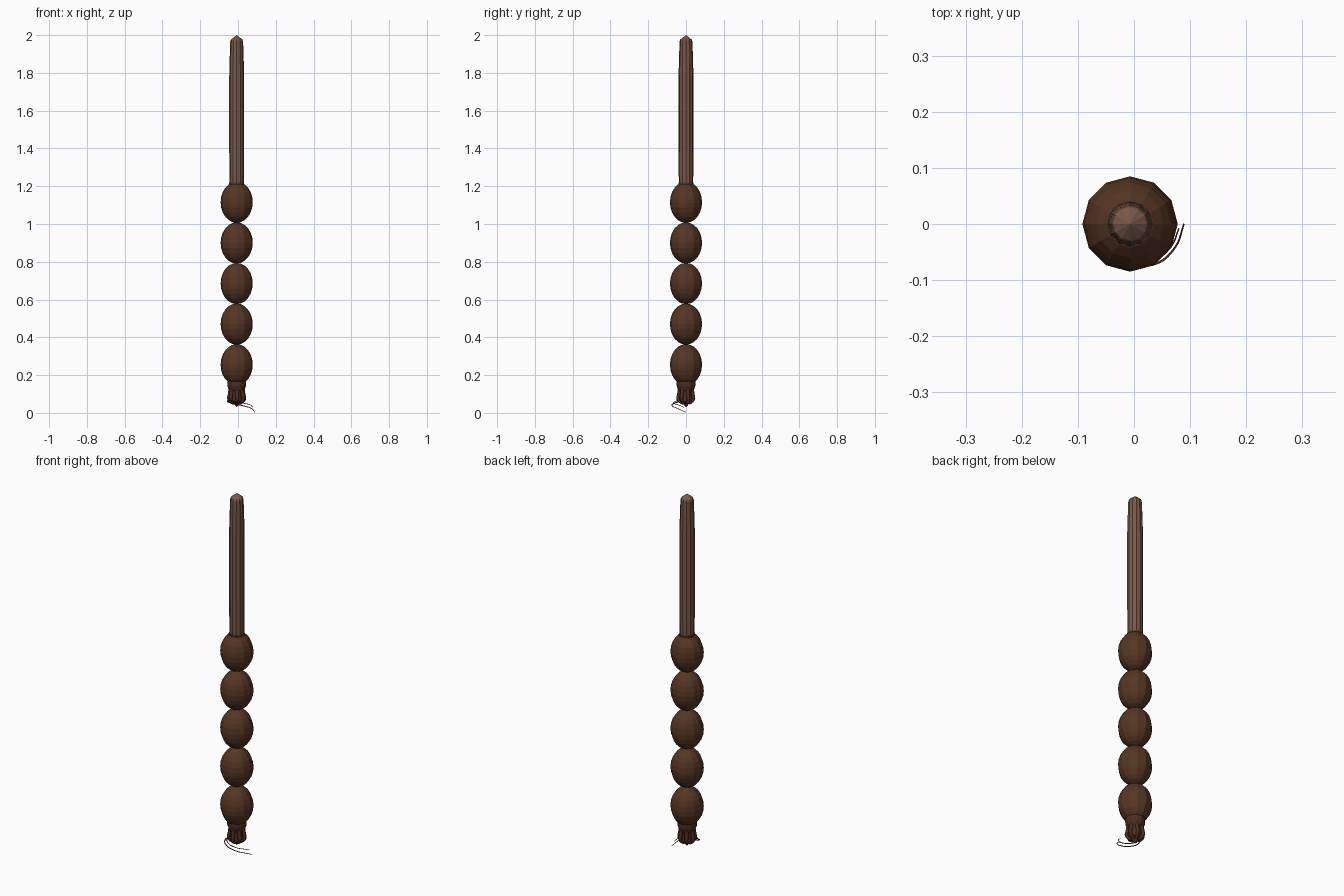
import bpy, bmesh, math

if "Cube" in bpy.data.objects:
    bpy.data.objects.remove(bpy.data.objects["Cube"])

CX = -0.007  # axis of the rod


def material(name, rgb):
    m = bpy.data.materials.new(name)
    m.diffuse_color = (*rgb, 1)
    m.use_nodes = True
    m.node_tree.nodes["Principled BSDF"].inputs["Base Color"].default_value = m.diffuse_color
    return m


dark = material("dark brown", (0.09, 0.036, 0.017))
light = material("light brown", (0.195, 0.098, 0.065))
reddish = material("reddish brown", (0.075, 0.026, 0.015))


def lathe(name, profile, sides, mat, flute=0.0):
    """Spin (radius, z) points round the axis; flute pulls in every other column."""
    bm = bmesh.new()
    rings = []
    for r, z in profile:
        if r == 0:
            rings.append([bm.verts.new((CX, 0, z))] * sides)
            continue
        ring = []
        for i in range(sides):
            a = 2 * math.pi * i / sides
            q = r * (1 - flute * (i % 2))
            ring.append(bm.verts.new((CX + q * math.cos(a), q * math.sin(a), z)))
        rings.append(ring)
    for lo, hi in zip(rings, rings[1:]):
        for i in range(sides):
            j = (i + 1) % sides
            bm.faces.new(dict.fromkeys((lo[i], lo[j], hi[j], hi[i])))
    for ring in (rings[0], rings[-1]):
        if ring[0] is not ring[1]:
            bm.faces.new(ring)
    bmesh.ops.recalc_face_normals(bm, faces=bm.faces)
    me = bpy.data.meshes.new(name)
    bm.to_mesh(me)
    bm.free()
    me.materials.append(mat)
    ob = bpy.data.objects.new(name, me)
    bpy.context.collection.objects.link(ob)
    return ob


def strand(name, points, radius, mat, tip=0.4):
    """Tapering tube through the points."""
    cu = bpy.data.curves.new(name, 'CURVE')
    cu.dimensions = '3D'
    cu.bevel_depth = radius
    cu.bevel_resolution = 1
    cu.resolution_u = 5
    cu.use_fill_caps = True
    sp = cu.splines.new('BEZIER')
    sp.bezier_points.add(len(points) - 1)
    for i, (bp, p) in enumerate(zip(sp.bezier_points, points)):
        bp.co = p
        bp.handle_left_type = bp.handle_right_type = 'AUTO'
        bp.radius = 1 + (tip - 1) * i / (len(points) - 1)
    cu.materials.append(mat)
    ob = bpy.data.objects.new(name, cu)
    bpy.context.collection.objects.link(ob)


# Five egg-shaped grip beads
for k in range(5):
    zc = 0.255 + 0.215 * k
    prof = []
    for i in range(13):
        a = math.pi * i / 12
        prof.append((0.085 * math.sin(a) if 0 < i < 12 else 0, zc - 0.109 * math.cos(a)))
    lathe(f"grip_bead_{k + 1}", prof, 12, dark)

# Fluted shaft with a collar and a pointed tip
lathe("shaft_collar", [(0.04, 1.19), (0.04, 1.219)], 24, dark)
lathe("shaft", [(0.038, 1.2), (0.0395, 1.4), (0.0395, 1.78), (0.037, 1.88),
                (0.034, 1.968), (0.030, 1.977), (0, 2.0)], 24, light, 0.06)

# Turned neck and pommel below the beads
lathe("neck", [(0.046, 0.185), (0.05, 0.16), (0.049, 0.143), (0.043, 0.125),
               (0.034, 0.112), (0.034, 0.06), (0.018, 0.05), (0, 0.03)], 12, reddish)

# Claw-like ridges round the pommel
for k in range(7):
    a = 2 * math.pi * k / 7 + 0.3
    pts = [(CX + r * math.cos(a), r * math.sin(a), z)
           for r, z in ((0.032, 0.135), (0.038, 0.10), (0.042, 0.072), (0.02, 0.05))]
    strand(f"pommel_ridge_{k + 1}", pts, 0.011, reddish, 0.7)

# Thin tendrils sweeping round the front to the right
strand("long_tendril", [(-0.03, 0.0, 0.075), (-0.055, -0.03, 0.062), (-0.03, -0.064, 0.05),
                        (0.035, -0.072, 0.036), (0.073, -0.042, 0.022), (0.089, 0.0, 0.003)],
       0.0035, reddish)
strand("short_tendril", [(-0.025, 0.0, 0.085), (-0.045, -0.03, 0.07), (-0.02, -0.058, 0.06),
                         (0.035, -0.064, 0.05), (0.066, -0.04, 0.042), (0.08, -0.008, 0.028)],
       0.003, reddish)
